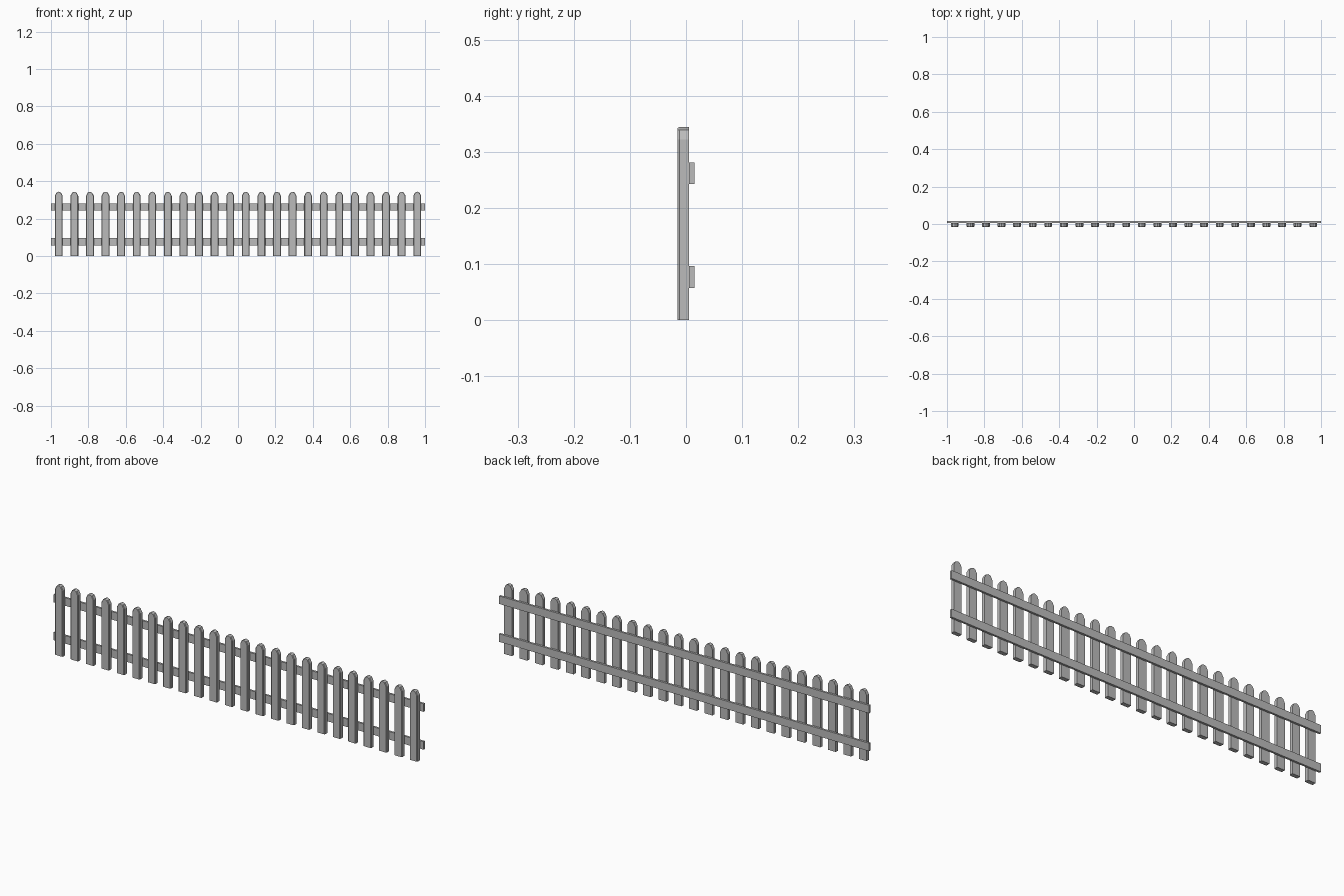
import bpy
import bmesh

cube = bpy.data.objects.get("Cube")
if cube:
    bpy.data.objects.remove(cube, do_unlink=True)

PICKETS = 24
SPACING = 2 / PICKETS

grey = bpy.data.materials.new("weathered grey")
grey.use_nodes = True
colour = (0.5, 0.5, 0.5, 1)
grey.diffuse_color = colour
grey.node_tree.nodes["Principled BSDF"].inputs["Base Color"].default_value = colour


def add_object(name, mesh, location=(0, 0, 0)):
    obj = bpy.data.objects.new(name, mesh)
    obj.location = location
    bpy.context.collection.objects.link(obj)
    return obj


def outline(inset):
    """Board outline with a rounded top, as (x, z) pairs."""
    right = [(0.021, 0), (0.021, 0.322), (0.012, 0.339)]
    right = [(x - inset, z) for x, z in right]
    left = [(-x, z) for x, z in reversed(right)]
    return right + [(0, 0.344 - inset / 2)] + left


def picket_mesh():
    """Stack of outlines from back to front, with chamfered front edges."""
    bm = bmesh.new()
    rings = []
    for y, inset in ((0.005, 0), (-0.012, 0), (-0.015, 0.003)):
        rings.append([bm.verts.new((x, y, z)) for x, z in outline(inset)])
    bm.faces.new(rings[0])
    bm.faces.new(rings[-1])
    for a, b in zip(rings, rings[1:]):
        for i in range(len(a)):
            j = (i + 1) % len(a)
            bm.faces.new((a[i], a[j], b[j], b[i]))
    bmesh.ops.recalc_face_normals(bm, faces=bm.faces)
    mesh = bpy.data.meshes.new("picket")
    bm.to_mesh(mesh)
    bm.free()
    mesh.materials.append(grey)
    return mesh


def rail_mesh():
    bm = bmesh.new()
    bmesh.ops.create_cube(bm, size=1)
    bmesh.ops.scale(bm, vec=(2, 0.01, 0.039), verts=bm.verts)
    mesh = bpy.data.meshes.new("rail")
    bm.to_mesh(mesh)
    bm.free()
    mesh.materials.append(grey)
    return mesh


# Row of upright boards
board = picket_mesh()
for i in range(PICKETS):
    add_object(f"picket_{i + 1}", board, (-1 + SPACING * (i + 0.5), 0, 0))

# Two rails along the back
rail = rail_mesh()
add_object("lower_rail", rail, (0, 0.01, 0.077))
add_object("upper_rail", rail, (0, 0.01, 0.262))
